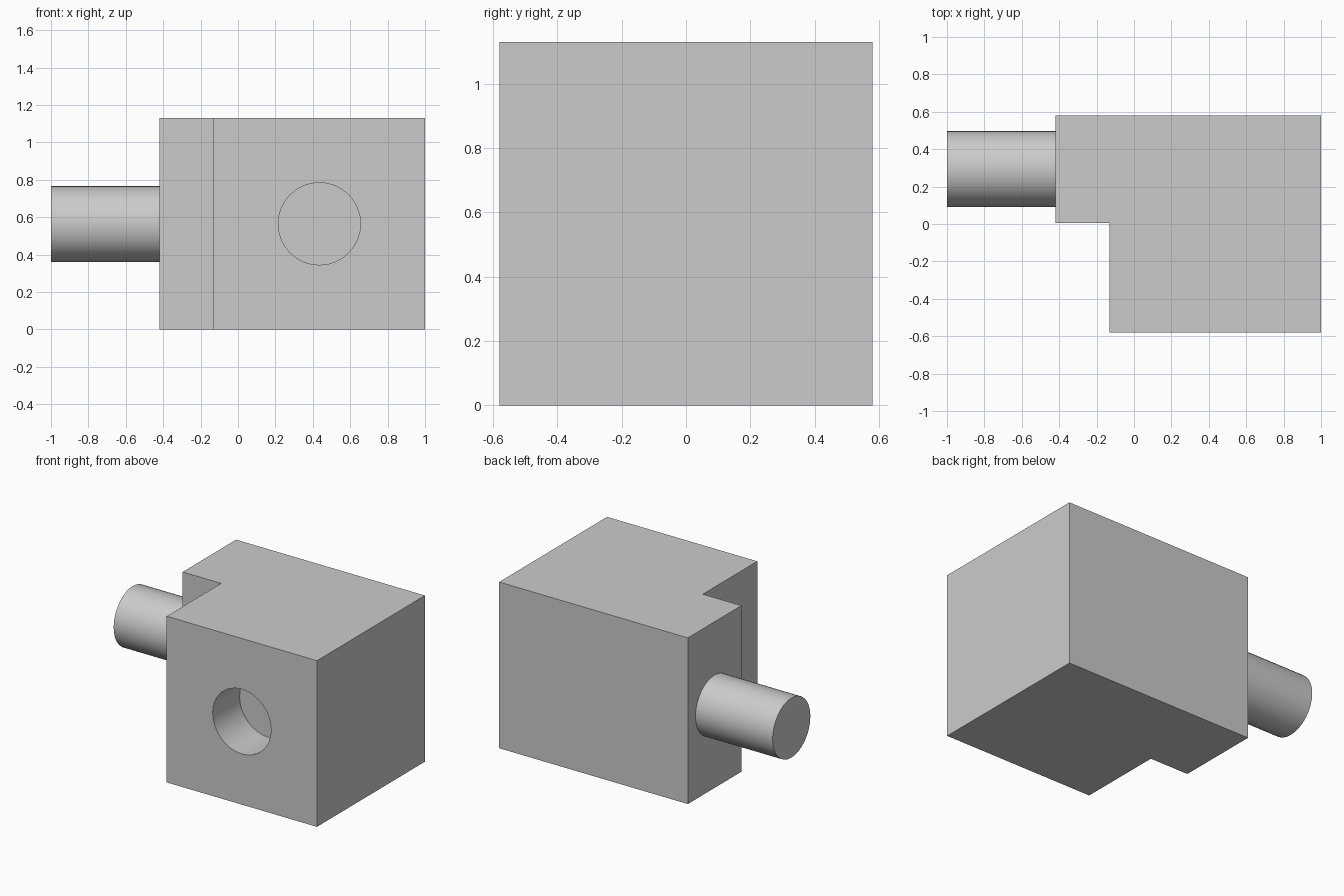
import bpy
import bmesh
import math
from mathutils import Matrix

cube = bpy.data.objects.get("Cube")
if cube:
    bpy.data.objects.remove(cube, do_unlink=True)

grey = bpy.data.materials.new("plain grey")
grey.use_nodes = True
colour = (0.6, 0.6, 0.6, 1)
grey.diffuse_color = colour
grey.node_tree.nodes["Principled BSDF"].inputs["Base Color"].default_value = colour


def finish(name, bm):
    bmesh.ops.recalc_face_normals(bm, faces=bm.faces)
    mesh = bpy.data.meshes.new(name)
    bm.to_mesh(mesh)
    bm.free()
    mesh.materials.append(grey)
    obj = bpy.data.objects.new(name, mesh)
    bpy.context.collection.objects.link(obj)
    return obj


def cylinder(name, radius, length, centre, axis):
    bm = bmesh.new()
    turn = Matrix.Rotation(math.pi / 2, 4, axis)
    bmesh.ops.create_cone(bm, cap_ends=True, segments=32, radius1=radius,
                          radius2=radius, depth=length,
                          matrix=Matrix.Translation(centre) @ turn)
    return finish(name, bm)


def smooth(obj):
    bpy.ops.object.select_all(action='DESELECT')
    obj.select_set(True)
    bpy.context.view_layer.objects.active = obj
    bpy.ops.object.shade_smooth_by_angle(angle=math.radians(30))


# L-shaped block extruded upwards from its plan
plan = [(-0.42, 0.58), (-0.42, 0.005), (-0.13, 0.005),
        (-0.13, -0.58), (1, -0.58), (1, 0.58)]
bm = bmesh.new()
base = bm.faces.new([bm.verts.new((x, y, 0)) for x, y in plan])
top = bmesh.ops.extrude_face_region(bm, geom=[base], use_keep_orig=True)
bmesh.ops.translate(bm, vec=(0, 0, 1.13),
                    verts=[v for v in top["geom"] if isinstance(v, bmesh.types.BMVert)])
block = finish("block", bm)

# Blind round socket in the front
cutter = cylinder("socket_cutter", 0.22, 0.58, (0.435, -0.58, 0.565), 'X')
cutter.hide_render = True
cut = block.modifiers.new("socket", 'BOOLEAN')
cut.operation = 'DIFFERENCE'
cut.solver = 'EXACT'
cut.object = cutter
bpy.context.view_layer.objects.active = block
block.select_set(True)
bpy.ops.object.modifier_apply(modifier=cut.name)
bpy.data.objects.remove(cutter, do_unlink=True)
smooth(block)

# Round peg on the side
peg = cylinder("peg", 0.203, 0.58, (-0.71, 0.295, 0.565), 'Y')
smooth(peg)
